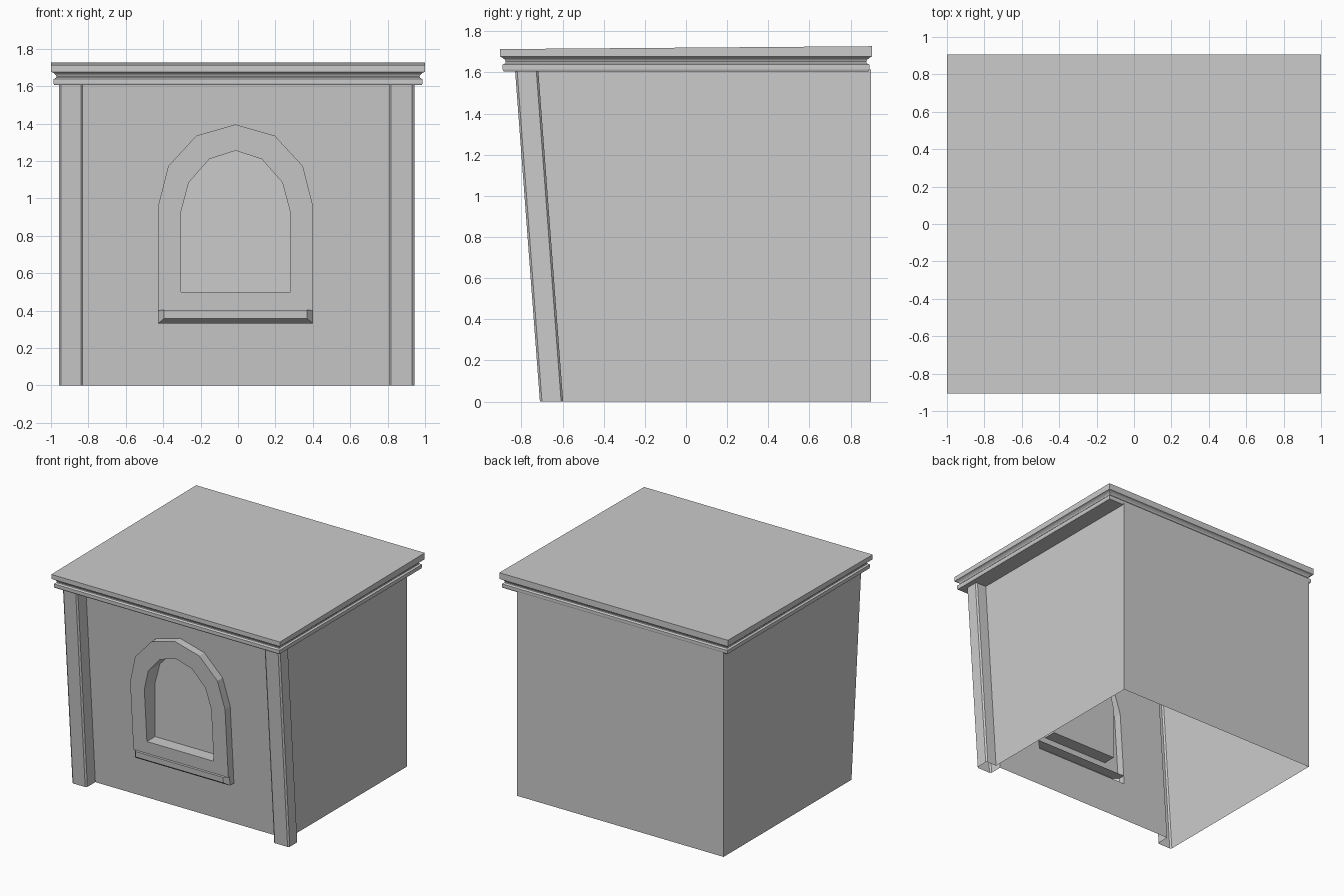
import bpy, bmesh

if "Cube" in bpy.data.objects:
    bpy.data.objects.remove(bpy.data.objects["Cube"])

LEAN = 0.075          # the front leans outward with height
CX = -0.013           # window centre line
TOP = 1.615


def front_y(z, off=0.0):
    """y of the leaning front wall at height z, pushed out by off."""
    return -0.60 - LEAN * z - off


def finish(name, bm, flip_check=True):
    if flip_check:
        bmesh.ops.recalc_face_normals(bm, faces=bm.faces[:])
    me = bpy.data.meshes.new(name)
    bm.to_mesh(me)
    bm.free()
    ob = bpy.data.objects.new(name, me)
    bpy.context.collection.objects.link(ob)
    return ob


def loft(name, loops, closed=True, cap_start=False, cap_end=False):
    """Skin a list of equal-length point loops."""
    bm = bmesh.new()
    rows = [[bm.verts.new(p) for p in loop] for loop in loops]
    n = len(rows[0])
    for a, b in zip(rows, rows[1:]):
        for i in range(n if closed else n - 1):
            j = (i + 1) % n
            bm.faces.new((a[i], a[j], b[j], b[i]))
    if cap_start:
        bm.faces.new(rows[0][::-1])
    if cap_end:
        bm.faces.new(rows[-1])
    return finish(name, bm)


def arch(half, bottom):
    """Mirror half an arch outline (side to crown) and close it at the bottom."""
    right = [(half[0][0], bottom)] + half
    left = [(-x, z) for x, z in reversed(right) if x > 0]
    return [(CX + x, z) for x, z in right + left]


# walls and corner pillars: one open plan outline, front part leaning
plan = [(0.807, -0.60), (0.807, -0.70), (0.819, -0.71), (0.931, -0.71),
        (0.943, -0.70), (0.943, -0.607), (0.931, -0.597), (0.85, -0.597),
        (0.85, 0.898), (-0.958, 0.898), (-0.958, -0.70), (-0.946, -0.71),
        (-0.84, -0.71), (-0.828, -0.70), (-0.828, -0.60)]
loft("walls_and_pillars",
     [[(x, y - LEAN * z if y < 0 else y, z) for x, y in plan] for z in (0, TOP)],
     closed=False)

# window outlines
outer_half = [(0.415, 0.955), (0.36, 1.172), (0.21, 1.335), (0, 1.395)]
inner_half = [(0.2925, 0.925), (0.25, 1.085), (0.14, 1.21), (0, 1.255)]
hole = arch(outer_half, 0.33)
outer = arch(outer_half, 0.40)
inner = arch(inner_half, 0.50)

# front wall panel with the window hole
bm = bmesh.new()
panel = [(-0.828, 0), (0.807, 0), (0.807, TOP), (-0.828, TOP)]
for outline in (panel, hole):
    vs = [bm.verts.new((x, front_y(z), z)) for x, z in outline]
    for a, b in zip(vs, vs[1:] + vs[:1]):
        bm.edges.new((a, b))
bmesh.ops.triangle_fill(bm, edges=bm.edges[:], use_beauty=True,
                        normal=(0, -1, LEAN * -1))
for f in bm.faces:
    f.normal_update()
    if f.normal.y > 0:
        f.normal_flip()
finish("front_wall", bm, False)

# window frame with recessed upright pane
DEPTH = 0.065
loft("window_frame", [
    [(x, front_y(z), z) for x, z in outer],
    [(x, front_y(z, DEPTH), z) for x, z in outer],
    [(x, front_y(z, DEPTH), z) for x, z in inner],
    [(x, -0.60, z) for x, z in inner]], cap_end=True)

# window sill, tapering towards its front face
def rect(hw, z0, z1, off):
    return [(CX + s * hw, front_y(z, off), z)
            for s, z in ((-1, z0), (1, z0), (1, z1), (-1, z1))]

loft("window_sill", [rect(0.415, 0.33, 0.402, 0.0),
                     rect(0.415, 0.33, 0.402, 0.05),
                     rect(0.383, 0.357, 0.402, 0.085)], cap_end=True)

# roof slab with moulded cornice, top rising slightly to the back
profile = [(0.018, 1.605), (0.014, 1.615), (0.014, 1.637), (0.027, 1.645),
           (0.029, 1.652), (0.024, 1.662), (0.012, 1.672), (0.0, 1.677)]
def ring(inset, z, rise=0.0):
    w, d = 1.0 - inset, 0.905 - inset
    return [(-w, -d, z), (w, -d, z), (w, d, z + rise), (-w, d, z + rise)]

loft("roof_and_cornice", [ring(i, z) for i, z in profile] + [ring(0, 1.713, 0.014)],
     cap_start=True, cap_end=True)
